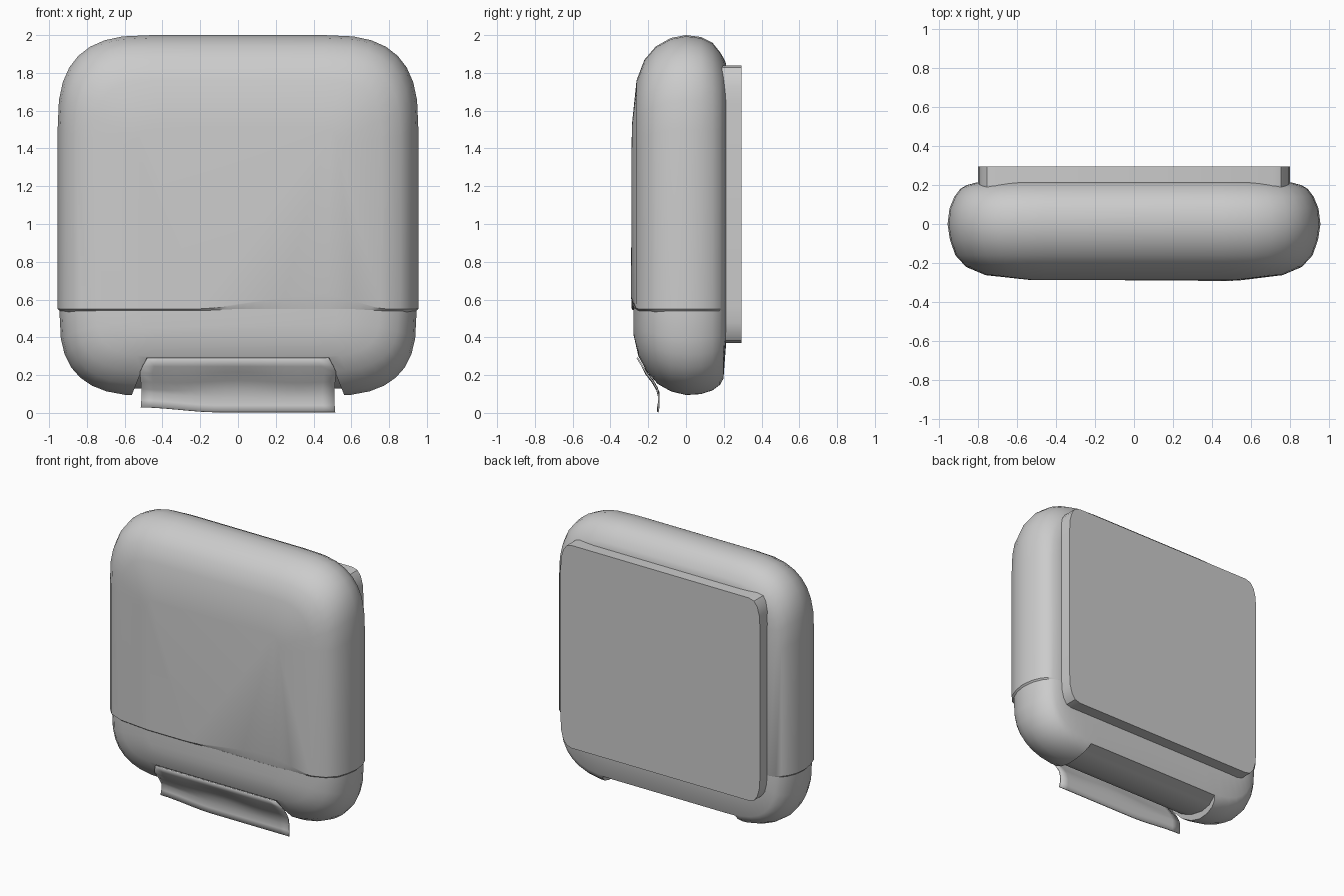
import bpy, bmesh, math

cube = bpy.data.objects.get("Cube")
if cube:
    bpy.data.objects.remove(cube, do_unlink=True)

grey = bpy.data.materials.new("light grey plastic")
grey.use_nodes = True
COLOUR = (0.6, 0.6, 0.6, 1)
grey.diffuse_color = COLOUR
grey.node_tree.nodes["Principled BSDF"].inputs["Base Color"].default_value = COLOUR

SEAM = 0.55
# casing sections from front to back: y, half width, top, bottom
SECTIONS = [
    (-0.287, 0.53, 1.52, 0.41), (-0.262, 0.76, 1.76, 0.30),
    (-0.22, 0.86, 1.87, 0.22), (-0.16, 0.915, 1.94, 0.15),
    (-0.08, 0.943, 1.985, 0.11), (0, 0.955, 2.0, 0.09),
    (0.08, 0.945, 1.99, 0.095), (0.14, 0.92, 1.96, 0.115),
    (0.18, 0.89, 1.91, 0.145), (0.198, 0.86, 1.88, 0.18),
    (0.212, 0.81, 1.85, 0.36),
]


def corner_points(rx, rz, n, steps):
    """Squarish quarter curve from the +x side to the +z side."""
    pts = []
    for i in range(steps + 1):
        a = math.pi / 2 * i / steps
        pts.append((rx * math.cos(a) ** (2 / n), rz * math.sin(a) ** (2 / n)))
    return pts


def outline(w, top, bottom, rx, rt, rb, n=2.8, steps=8):
    up = [(w - rx + x, top - rt + z) for x, z in corner_points(rx, rt, n, steps)]
    low = [(w - rx + x, bottom + rb - z) for x, z in corner_points(rx, rb, n, steps)]
    half = low[::-1] + up
    return half + [(-x, z) for x, z in reversed(half)]


def loft(bm, rings):
    loops = [[bm.verts.new(p) for p in ring] for ring in rings]
    count = len(loops[0])
    for a, b in zip(loops, loops[1:]):
        for i in range(count):
            j = (i + 1) % count
            bm.faces.new((a[i], a[j], b[j], b[i]))
    bm.faces.new(loops[0])
    bm.faces.new(loops[-1])
    bmesh.ops.recalc_face_normals(bm, faces=bm.faces)


def casing(inset):
    bm = bmesh.new()
    rings = []
    for y, w, top, bottom in SECTIONS:
        r = max(0.12, w - 0.455)
        y = y + inset if y < -0.1 else y
        pts = outline(w - inset, top, bottom, r, r, min(r, 0.53 - bottom))
        rings.append([(x, y, z) for x, z in pts])
    loft(bm, rings)
    return bm


def finish(bm, name, angle=40):
    mesh = bpy.data.meshes.new(name)
    bm.to_mesh(mesh)
    bm.free()
    obj = bpy.data.objects.new(name, mesh)
    bpy.context.collection.objects.link(obj)
    mesh.materials.append(grey)
    if angle:
        smooth(obj, angle)
    return obj


def smooth(obj, angle):
    bpy.ops.object.select_all(action="DESELECT")
    obj.select_set(True)
    bpy.context.view_layer.objects.active = obj
    bpy.ops.object.shade_smooth_by_angle(angle=math.radians(angle))


def ease(t):
    t = min(1, max(0, t))
    return t * t * (3 - 2 * t)


def cut(bm, z, **sides):
    geom = bm.verts[:] + bm.edges[:] + bm.faces[:]
    return bmesh.ops.bisect_plane(bm, geom=geom, plane_co=(0, 0, z),
                                  plane_no=(0, 0, 1), **sides)


# upper cover, with a raised finger grip in its lower front edge
bm = casing(0)
cut(bm, SEAM, clear_inner=True)
long_edges = [e for e in bm.edges if e.is_boundary and e.calc_length() > 0.08
              and all(v.co.y < -0.2 for v in e.verts)]
for e in long_edges:
    bmesh.ops.subdivide_edges(bm, edges=[e], cuts=int(e.calc_length() / 0.05))
rim = [e for e in bm.edges if e.is_boundary]
for v in {v for e in rim for v in e.verts}:
    if v.co.y < -0.2:
        lift = ease((v.co.x + 0.25) / 0.7) * ease((0.8 - v.co.x) / 0.35)
        v.co.z += 0.075 * lift
        v.co.y -= 0.004 * lift
lip = bmesh.ops.extrude_edge_only(bm, edges=rim)["geom"]
for v in (g for g in lip if isinstance(g, bmesh.types.BMVert)):
    v.co.x *= 0.985
    v.co.y = v.co.y * 0.98 + (0.012 if v.co.y < -0.2 else 0)
    v.co.z = 0.535
bmesh.ops.recalc_face_normals(bm, faces=bm.faces)
finish(bm, "upper_cover", 30)

# lower housing, set slightly inside the cover
bm = casing(0.01)
cut(bm, SEAM, clear_outer=True)
bmesh.ops.holes_fill(bm, edges=[e for e in bm.edges if e.is_boundary])
bmesh.ops.recalc_face_normals(bm, faces=bm.faces)
housing = finish(bm, "lower_housing", None)

# cutter for the dispensing slot, narrowing upwards
SLOT = [(-0.35, 0.29), (-0.23, 0.29), (-0.14, 0.18), (-0.06, 0.145), (0.04, 0.13),
        (0.12, 0.14), (0.19, 0.175), (0.35, 0.175), (0.35, -0.1), (-0.35, -0.1)]
bm = bmesh.new()
loft(bm, [[(s * (0.6 - 0.4 * z), y, z) for y, z in SLOT] for s in (-1, 1)])
cutter = finish(bm, "slot_cutter", None)
cutter.hide_render = True
cutter.hide_viewport = True
mod = housing.modifiers.new("slot", "BOOLEAN")
mod.object = cutter
mod.operation = "DIFFERENCE"
mod.solver = "EXACT"
bpy.context.view_layer.objects.active = housing
bpy.ops.object.modifier_apply(modifier=mod.name)
bpy.data.objects.remove(cutter, do_unlink=True)
smooth(housing, 30)

# wall plate on the back
bm = bmesh.new()
plate = outline(0.8, 1.84, 0.37, 0.09, 0.2, 0.2, n=2.5, steps=4)
loft(bm, [[(x, y, z) for x, z in plate] for y in (0.18, 0.295)])
finish(bm, "wall_plate", 30)

# paper sheet hanging from the slot: y, z, half width
SHEET = [(-0.262, 0.29, 0.48), (-0.235, 0.245, 0.505), (-0.215, 0.21, 0.52),
         (-0.18, 0.165, 0.515), (-0.157, 0.125, 0.512), (-0.147, 0.08, 0.51),
         (-0.147, 0.04, 0.512), (-0.153, 0.004, 0.515)]
bm = bmesh.new()
COLS = 16
rows = []
for y, z, w in SHEET:
    row = []
    for i in range(COLS + 1):
        t = 2 * i / COLS - 1
        sag = 0.026 * ease((-0.2 - t) / 0.8) if z < 0.1 else 0
        ripple = 0.006 * math.cos(5 * t) if 0.1 < z < 0.22 else 0
        row.append(bm.verts.new((t * w, y, z + sag + ripple)))
    rows.append(row)
for a, b in zip(rows, rows[1:]):
    for i in range(COLS):
        bm.faces.new((a[i], b[i], b[i + 1], a[i + 1]))
sheet = finish(bm, "paper_sheet", 50)
solid = sheet.modifiers.new("thickness", "SOLIDIFY")
solid.thickness = 0.008
